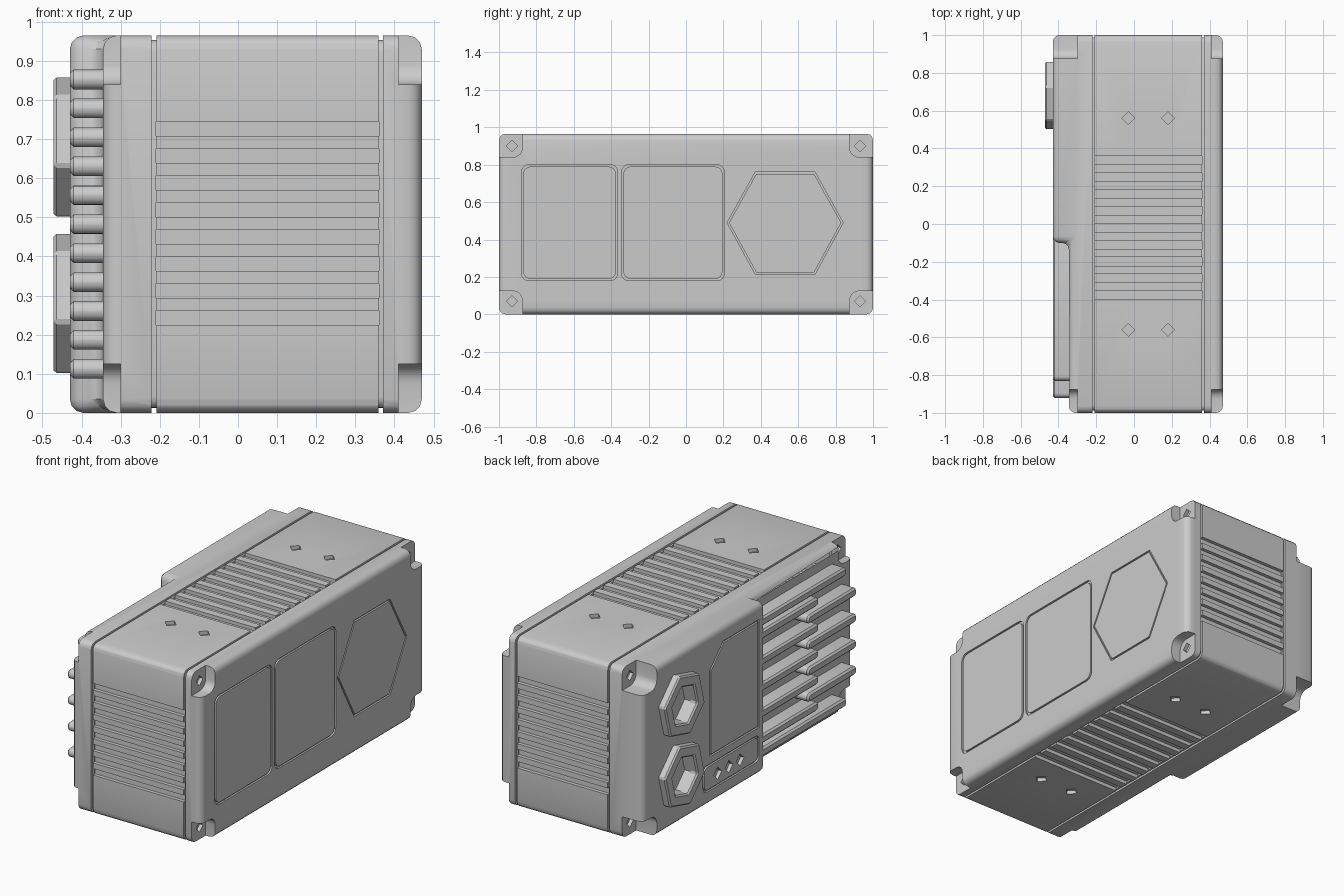
import bpy, bmesh, math
from mathutils import Vector

cube = bpy.data.objects.get("Cube")
if cube:
    bpy.data.objects.remove(cube, do_unlink=True)

grey = bpy.data.materials.new("light_grey")
grey.use_nodes = True
grey.diffuse_color = (0.6, 0.6, 0.6, 1)
grey.node_tree.nodes["Principled BSDF"].inputs["Base Color"].default_value = (0.6, 0.6, 0.6, 1)

H = 0.965          # overall height
MID = H / 2


def at(axis, p, a):
    return Vector({"x": (a, p[0], p[1]), "y": (p[0], a, p[1]), "z": (p[0], p[1], a)}[axis])


def prism(bm, pts, a0, a1, axis="x", inner=None):
    """Extrude a 2D outline along an axis; an inner outline makes it a ring."""
    n = len(pts)
    loops = [[bm.verts.new(at(axis, p, a)) for p in o]
             for o in ([pts, inner] if inner else [pts]) for a in (a0, a1)]
    pairs = [(0, 1), (2, 3), (0, 2), (1, 3)] if inner else [(0, 1)]
    faces = [bm.faces.new((loops[p][i], loops[p][(i + 1) % n], loops[q][(i + 1) % n], loops[q][i]))
             for p, q in pairs for i in range(n)]
    if not inner:
        faces += [bm.faces.new(loops[0]), bm.faces.new(loops[1])]
    bmesh.ops.recalc_face_normals(bm, faces=faces)


def rrect(u0, u1, v0, v1, r, n=4):
    pts = []
    for k, (cu, cv) in enumerate([(u1 - r, v1 - r), (u0 + r, v1 - r), (u0 + r, v0 + r), (u1 - r, v0 + r)]):
        for i in range(n + 1):
            t = math.pi / 2 * (k + i / n)
            pts.append((cu + r * math.cos(t), cv + r * math.sin(t)))
    return pts


def rect(u0, u1, v0, v1):
    return [(u0, v0), (u1, v0), (u1, v1), (u0, v1)]


def ngon(cu, cv, r, n, turn=0):
    return [(cu + r * math.cos(turn + math.tau * i / n), cv + r * math.sin(turn + math.tau * i / n))
            for i in range(n)]


def shrink(pts, d):
    """Move an outline inward by roughly d."""
    us, vs = zip(*pts)
    cu, cv = (min(us) + max(us)) / 2, (min(vs) + max(vs)) / 2
    hu, hv = (max(us) - min(us)) / 2, (max(vs) - min(vs)) / 2
    return [(cu + (u - cu) * (1 - d / hu), cv + (v - cv) * (1 - d / hv)) for u, v in pts]


def make(name, bm):
    me = bpy.data.meshes.new(name)
    bm.to_mesh(me)
    bm.free()
    me.materials.append(grey)
    ob = bpy.data.objects.new(name, me)
    bpy.context.collection.objects.link(ob)
    return ob


def apply(ob):
    dg = bpy.context.evaluated_depsgraph_get()
    me = bpy.data.meshes.new_from_object(ob.evaluated_get(dg))
    ob.modifiers.clear()
    ob.data = me


def bevel(ob, width, segments=2):
    m = ob.modifiers.new("bevel", "BEVEL")
    m.width, m.segments, m.limit_method, m.angle_limit = width, segments, "ANGLE", math.radians(50)
    apply(ob)


def cut(ob, bm):
    cutter = make("cutter", bm)
    cutter.hide_render = True
    m = ob.modifiers.new("cut", "BOOLEAN")
    m.object, m.operation, m.solver = cutter, "DIFFERENCE", "EXACT"
    apply(ob)
    bpy.data.objects.remove(cutter, do_unlink=True)


# Body with the raised half on its right side
bm = bmesh.new()
prism(bm, [(-0.345, -1), (0.47, -1), (0.47, 1), (-0.43, 1), (-0.43, -0.1), (-0.345, -0.1)], 0, H, "z")
body = make("body", bm)
bevel(body, 0.035, 3)

# Corner pockets for the screws
bm = bmesh.new()
for x0, x1 in [(0.41, 0.6), (-0.6, -0.3)]:
    for y0, y1 in [(0.875, 1.2), (-1.2, -0.875)]:
        for z0, z1 in [(0.84, 1.2), (-0.24, 0.125)]:
            prism(bm, rrect(y0, y1, z0, z1, 0.05), x0, x1)
cut(body, bm)

# Seams running round the body
bm = bmesh.new()
for x in (-0.215, 0.365):
    prism(bm, rrect(-1.1, 1.1, -0.1, H + 0.1, 0.05), x - 0.006, x + 0.006,
          inner=rrect(-0.988, 0.988, 0.012, H - 0.012, 0.03))
cut(body, bm)

# Grip grooves on the ends, top and bottom
bm = bmesh.new()
for i in range(8):
    z = 0.225 + 0.069 * i
    for y0, y1 in [(0.98, 1.1), (-1.1, -0.98)]:
        prism(bm, rect(y0, y1, z, z + 0.037), -0.21, 0.36)
for i in range(9):
    y = -0.4 + 0.0893 * i
    for z0, z1 in [(-0.1, 0.02), (H - 0.02, H + 0.1)]:
        prism(bm, rect(y, y + 0.046, z0, z1), -0.21, 0.36)
# Diamond holes on the top and bottom, and in the screw pockets
for y in (-0.56, 0.56):
    for x in (-0.03, 0.18):
        for z0, z1 in [(-0.1, 0.02), (H - 0.02, H + 0.1)]:
            prism(bm, ngon(x, y, 0.034, 4), z0, z1, "z")
for y in (-0.93, 0.93):
    for z in (0.07, 0.9):
        prism(bm, ngon(y, z, 0.03, 4), 0.39, 0.43)
        prism(bm, ngon(y, z, 0.03, 4), -0.32, -0.28)
for y in (0.13, 0.23, 0.33):
    prism(bm, ngon(y, 0.15, 0.035, 4), -0.5, -0.41)
cut(body, bm)

# Panel outlines on both broad sides
bm = bmesh.new()
hexagon = [(0.22, 0.49), (0.37, 0.215), (0.69, 0.215), (0.84, 0.49), (0.69, 0.76), (0.37, 0.76)]
for o in (rrect(-0.88, -0.365, 0.18, 0.8, 0.04), rrect(-0.345, 0.205, 0.18, 0.8, 0.04), hexagon):
    prism(bm, o, 0.46, 0.6, inner=shrink(o, 0.01))
upper = [(-0.04, 0.27), (0.4, 0.27), (0.4, 0.76), (0.28, 0.88), (-0.04, 0.88)]
for o in (upper, rrect(-0.04, 0.46, 0.08, 0.23, 0.03)):
    prism(bm, o, -0.6, -0.42, inner=shrink(o, 0.01))
# Socket wells
for z in (0.28, 0.68):
    prism(bm, ngon(0.68, z, 0.115, 6, math.radians(15)), -0.6, -0.39)
cut(body, bm)

# Hexagonal socket collars
for name, z in [("lower_socket", 0.28), ("upper_socket", 0.68)]:
    bm = bmesh.new()
    turn = math.radians(15)
    prism(bm, ngon(0.68, z, 0.186, 6, turn), -0.472, -0.42, inner=ngon(0.68, z, 0.115, 6, turn))
    bevel(make(name, bm), 0.008, 1)

# Cooling fins: a long outer row and a staggered inner row
bm = bmesh.new()
for i in range(6):
    z = MID + (i - 2.5) * 0.148
    outer = i in (0, 5)
    prism(bm, rrect(-0.83 if outer else -0.92, -0.05 if outer else -0.48, z - 0.025, z + 0.025, 0.024),
          -0.43, -0.33)
for i in range(5):
    z = MID + (i - 2) * 0.148
    prism(bm, rrect(-0.58, -0.05, z - 0.025, z + 0.025, 0.024), -0.43, -0.33)
fins = make("cooling_fins", bm)
bevel(fins, 0.01, 1)

# Smooth rounded edges, keep the rest crisp
bpy.ops.object.select_all(action="DESELECT")
for ob in (body, fins):
    ob.select_set(True)
bpy.context.view_layer.objects.active = body
bpy.ops.object.shade_smooth_by_angle(angle=math.radians(32))
